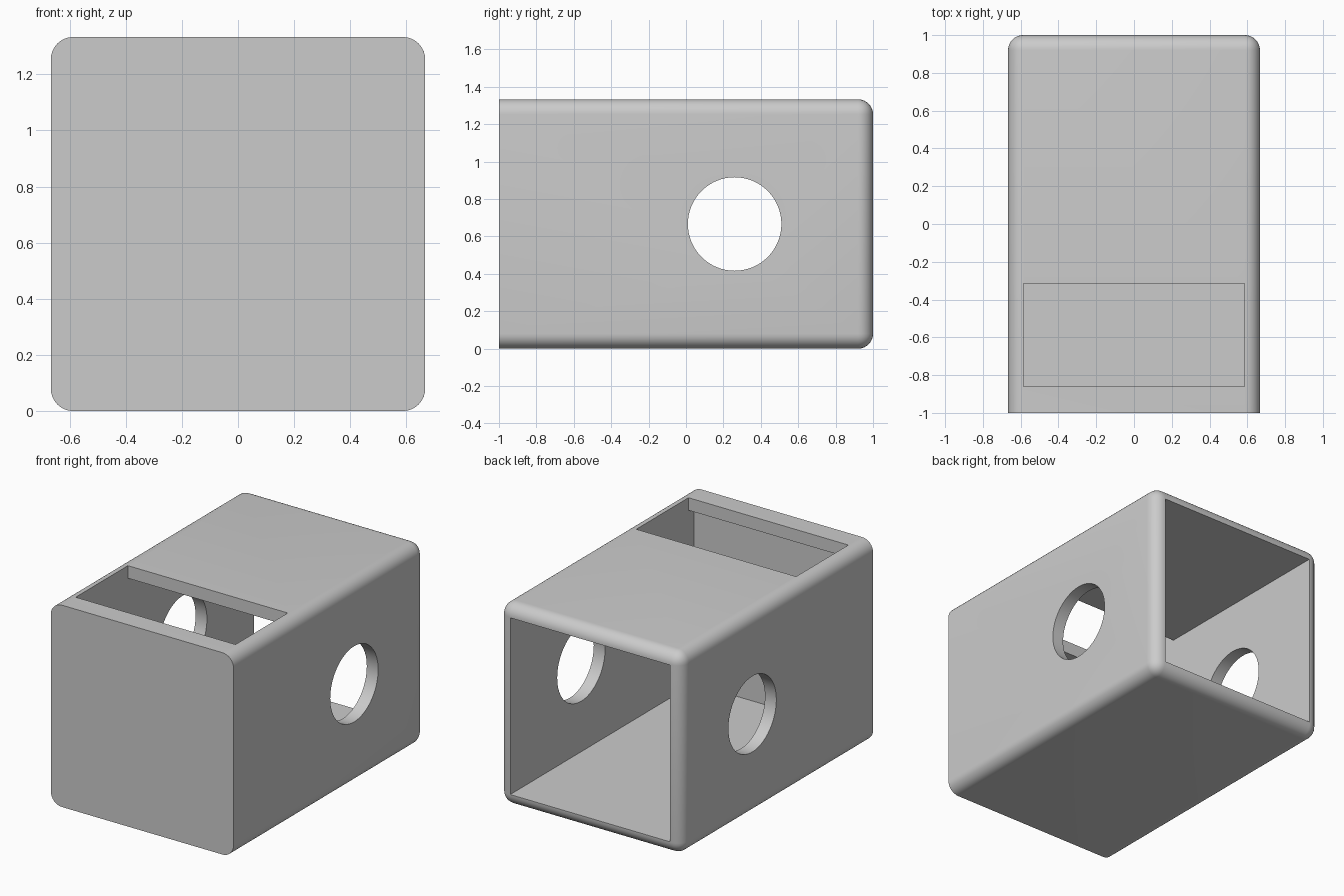
import bpy, bmesh, math
from mathutils import Matrix, Vector

if "Cube" in bpy.data.objects:
    bpy.data.objects.remove(bpy.data.objects["Cube"], do_unlink=True)

W, H, T, R = 0.667, 1.333, 0.083, 0.08   # half width, height, wall, edge radius

grey = bpy.data.materials.new("light grey")
grey.use_nodes = True
colour = (0.6, 0.6, 0.6, 1)
grey.diffuse_color = colour
grey.node_tree.nodes["Principled BSDF"].inputs["Base Color"].default_value = colour


def add_object(name, bm):
    mesh = bpy.data.meshes.new(name)
    bm.to_mesh(mesh)
    bm.free()
    obj = bpy.data.objects.new(name, mesh)
    obj.data.materials.append(grey)
    bpy.context.collection.objects.link(obj)
    return obj


def box(low, high):
    low, high = Vector(low), Vector(high)
    bm = bmesh.new()
    bmesh.ops.create_cube(bm, size=1, matrix=Matrix.Translation((low + high) / 2)
                          @ Matrix.Diagonal((*(high - low), 1)))
    return bm


# Outer shell: every edge is rounded except those around the flat front
bm = box((-W, -1, 0), (W, 1, H))
edges = [e for e in bm.edges if any(v.co.y > 0 for v in e.verts)]
bmesh.ops.bevel(bm, geom=edges, offset=R, segments=8, profile=0.5, affect='EDGES')
shell = add_object("box_shell", bm)

# Cutters: cavity open at the back, slot in the roof, round hole through the sides
inner = W - T
cutters = [
    add_object("cavity_cutter", box((-inner, -1 + T, T), (inner, 1.2, H - T))),
    add_object("roof_slot_cutter", box((-inner, -0.86, H / 2), (inner, -0.315, H + 0.2))),
]
bm = bmesh.new()
bmesh.ops.create_cone(bm, cap_ends=True, segments=64, radius1=0.25, radius2=0.25, depth=2,
                      matrix=Matrix.Translation((0, 0.26, H / 2))
                      @ Matrix.Rotation(math.pi / 2, 4, 'Y'))
cutters.append(add_object("side_hole_cutter", bm))

bpy.ops.object.select_all(action='DESELECT')
bpy.context.view_layer.objects.active = shell
shell.select_set(True)
for cutter in cutters:
    cutter.hide_render = True
    mod = shell.modifiers.new(cutter.name, 'BOOLEAN')
    mod.operation, mod.solver, mod.object = 'DIFFERENCE', 'EXACT', cutter
    bpy.ops.object.modifier_apply(modifier=mod.name)
    bpy.data.objects.remove(cutter, do_unlink=True)

bpy.ops.object.shade_smooth_by_angle(angle=math.radians(30))
